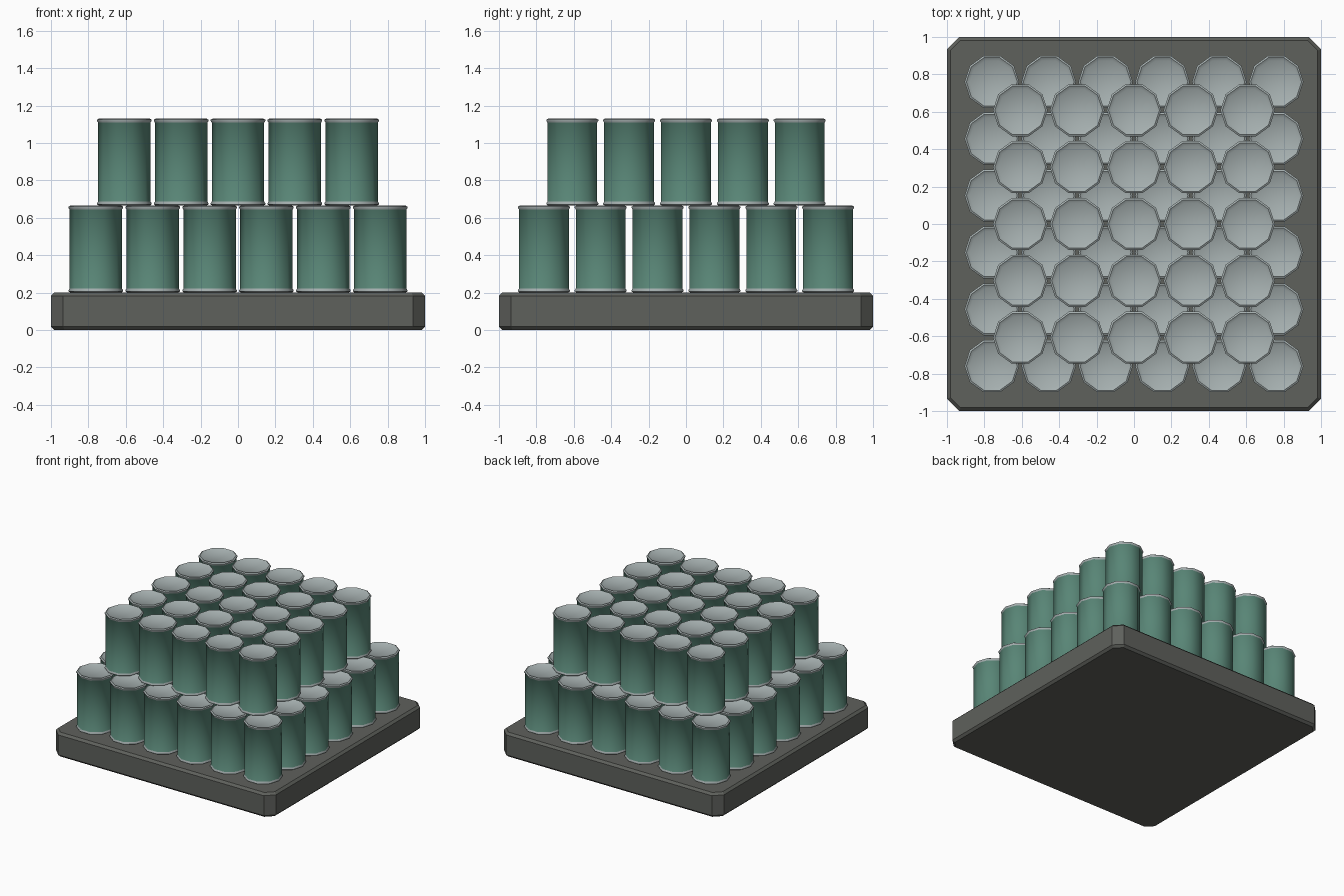
import bpy, bmesh
from math import cos, sin, tau, radians

cube = bpy.data.objects.get("Cube")
if cube:
    bpy.data.objects.remove(cube)


def material(name, rgb):
    mat = bpy.data.materials.new(name)
    mat.use_nodes = True
    mat.diffuse_color = (*rgb, 1)
    mat.node_tree.nodes["Principled BSDF"].inputs["Base Color"].default_value = (*rgb, 1)
    return mat


metal = material("pale_metal", (0.376, 0.429, 0.429))
green = material("green_wrap", (0.098, 0.235, 0.181))
stone = material("dark_stone", (0.114, 0.119, 0.107))


def mesh_from(bm, name, *mats):
    bmesh.ops.recalc_face_normals(bm, faces=bm.faces)
    mesh = bpy.data.meshes.new(name)
    bm.to_mesh(mesh)
    bm.free()
    for m in mats:
        mesh.materials.append(m)
    return mesh


def place(mesh, name, location=(0, 0, 0)):
    obj = bpy.data.objects.new(name, mesh)
    obj.location = location
    bpy.context.collection.objects.link(obj)
    return obj


# Plinth: slab with cut corners and a narrow bevel above and below
SLAB = 0.2
bm = bmesh.new()
bmesh.ops.create_cube(bm, size=2)
for v in bm.verts:
    v.co.z = SLAB if v.co.z > 0 else 0
upright = [e for e in bm.edges if abs(e.verts[0].co.z - e.verts[1].co.z) > 0.1]
bmesh.ops.bevel(bm, geom=upright, offset=0.065, segments=1, affect='EDGES')
rims = [e for e in bm.edges if abs(e.verts[0].co.z - e.verts[1].co.z) < 0.01]
bmesh.ops.bevel(bm, geom=rims, offset=0.018, segments=1, affect='EDGES')
place(mesh_from(bm, "plinth", stone), "plinth")

# Can: ten-sided turned profile with rolled rims and dished ends
SIDES, HEIGHT = 10, 0.465
lower = [(0.118, 0.012), (0.136, 0), (0.146, 0.006), (0.146, 0.013), (0.14, 0.021)]
profile = lower + [(r, HEIGHT - z) for r, z in reversed(lower)]
bm = bmesh.new()
rings = [[bm.verts.new((r * cos(tau * i / SIDES), r * sin(tau * i / SIDES), z))
          for i in range(SIDES)] for r, z in profile]
for a, b in zip(rings, rings[1:]):
    for i in range(SIDES):
        j = (i + 1) % SIDES
        bm.faces.new((a[i], a[j], b[j], b[i]))
bm.faces.new(rings[0])
bm.faces.new(rings[-1])
for f in bm.faces:
    zs = [v.co.z for v in f.verts]
    f.material_index = 1 if max(zs) - min(zs) > HEIGHT / 2 else 0
can_mesh = mesh_from(bm, "can", metal, green)

# Two stacked square layers of cans
PITCH = 0.304
cans = []
for layer, count in enumerate((6, 5)):
    for i in range(count):
        for j in range(count):
            x, y = ((k - (count - 1) / 2) * PITCH for k in (i, j))
            cans.append(place(can_mesh, f"can_layer_{layer + 1}_{i + 1}_{j + 1}",
                              (x, y, SLAB + layer * HEIGHT)))

# Round shading on the shared can mesh, keeping the rim edges crisp
bpy.ops.object.select_all(action='DESELECT')
cans[0].select_set(True)
bpy.context.view_layer.objects.active = cans[0]
bpy.ops.object.shade_smooth_by_angle(angle=radians(40))
